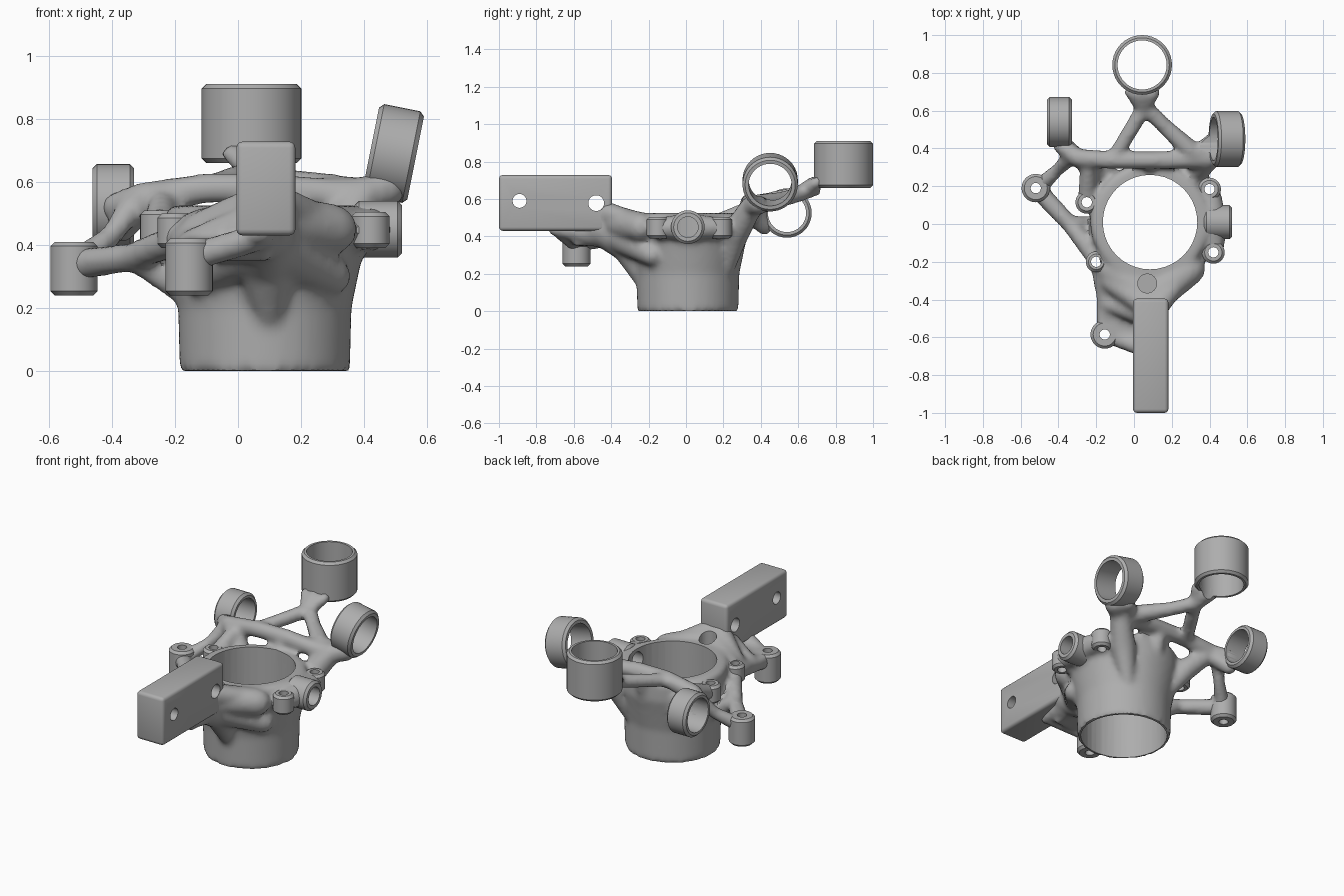
import bpy, bmesh, math
from mathutils import Vector, Matrix

cube = bpy.data.objects.get("Cube")
if cube:
    bpy.data.objects.remove(cube)

GREY = (0.42, 0.42, 0.42, 1)
grey = bpy.data.materials.new("cast_grey")
grey.use_nodes = True
grey.diffuse_color = GREY
grey.node_tree.nodes["Principled BSDF"].inputs["Base Color"].default_value = GREY
X, Z = Vector((1, 0, 0)), Vector((0, 0, 1))
BORE = Vector((0.085, 0.01, 0))


def finish(name, bm):
    mesh = bpy.data.meshes.new(name)
    bmesh.ops.recalc_face_normals(bm, faces=bm.faces[:])
    bm.to_mesh(mesh)
    bm.free()
    mesh.materials.append(grey)
    obj = bpy.data.objects.new(name, mesh)
    bpy.context.collection.objects.link(obj)
    return obj


def place(center, axis):
    return Matrix.Translation(center) @ axis.to_track_quat('Z', 'Y').to_matrix().to_4x4()


def cone(bm, center, axis, ra, rb, length, sides):
    bmesh.ops.create_cone(bm, cap_ends=True, segments=sides, radius1=ra, radius2=rb,
                          depth=length, matrix=place(center, axis))


def ring(name, center, axis, outer, inner, length, bevel=0.014):
    # Section with softened outer corners, joined around the axis
    h, sides = length / 2, 40
    section = [(inner, -h), (outer - bevel, -h), (outer, bevel - h),
               (outer, h - bevel), (outer - bevel, h), (inner, h)]
    bm = bmesh.new()
    loops = [[bm.verts.new((r * math.cos(k * math.tau / sides),
                            r * math.sin(k * math.tau / sides), z)) for r, z in section]
             for k in range(sides)]
    for k, loop in enumerate(loops):
        after = loops[(k + 1) % sides]
        for j in range(len(section)):
            bm.faces.new((loop[j - 1], loop[j], after[j], after[j - 1]))
    bmesh.ops.transform(bm, matrix=place(Vector(center), axis), verts=bm.verts[:])
    return finish(name, bm)


def strut(bm, *nodes):
    # Each node is (x, y, z, radius)
    for node in nodes:
        bmesh.ops.create_icosphere(bm, subdivisions=2, radius=node[3],
                                   matrix=Matrix.Translation(node[:3]))
    for start, end in zip(nodes, nodes[1:]):
        a, b = Vector(start[:3]), Vector(end[:3])
        cone(bm, (a + b) / 2, b - a, start[3], end[3], (b - a).length, 16)


def box(bm, lo, hi):
    lo, hi = Vector(lo), Vector(hi)
    bmesh.ops.create_cube(bm, size=1, matrix=Matrix.Translation((lo + hi) / 2)
                          @ Matrix.Diagonal((*(hi - lo), 1)))


def bake(obj):
    dg = bpy.context.evaluated_depsgraph_get()
    mesh = bpy.data.meshes.new_from_object(obj.evaluated_get(dg))
    mesh.materials.clear()
    mesh.materials.append(grey)
    obj.modifiers.clear()
    obj.data = mesh


def drill(obj, holes):
    # Cut cylinders given as (center, axis, radius, length)
    bm = bmesh.new()
    for center, axis, radius, length in holes:
        cone(bm, Vector(center), axis, radius, radius, length, 40)
    cutter = finish("drill_cutter", bm)
    cutter.hide_render = True
    mod = obj.modifiers.new("drill", 'BOOLEAN')
    mod.operation, mod.solver, mod.object = 'DIFFERENCE', 'EXACT', cutter
    bake(obj)
    bpy.data.objects.remove(cutter)


# Clamp rings: name, center, axis, outer radius, inner radius, length
tilt = Vector((1, 0, -0.2)).normalized()
rings = [("rear_ring", (0.043, 0.842, 0.785), Z, 0.158, 0.13, 0.25),
         ("right_ring", (-0.395, 0.54, 0.525), X, 0.132, 0.102, 0.132),
         ("left_ring", (0.492, 0.45, 0.69), tilt, 0.148, 0.115, 0.145),
         ("side_tube", (0.445, 0.01, 0.45), X, 0.09, 0.055, 0.15)]
# Vertical screw bosses: name, x, y, bottom, top, radius
bosses = [("outer_boss", -0.52, 0.19, 0.24, 0.41, 0.075),
          ("front_boss", -0.155, -0.585, 0.24, 0.42, 0.075),
          ("right_front_boss", -0.2, -0.2, 0.39, 0.5, 0.055),
          ("right_rear_boss", -0.25, 0.115, 0.4, 0.51, 0.06),
          ("left_rear_boss", 0.4, 0.185, 0.39, 0.505, 0.06),
          ("left_front_boss", 0.42, -0.15, 0.39, 0.505, 0.06)]
parts, holes = [], []
for name, c, axis, outer, inner, length in rings:
    parts.append(ring(name, c, axis, outer, inner, length))
    holes.append((c, axis, inner, length * 1.7))
for name, x, y, z0, z1, r in bosses:
    c = (x, y, (z0 + z1) / 2)
    parts.append(ring(name, c, Z, r, 0.027, z1 - z0))
    holes.append((c, Z, 0.027, z1 - z0 + 0.12))

# Sleeve with flared collar
bm = bmesh.new()
sleeve = [(0.27, 0), (0.275, 0.2), (0.3, 0.32), (0.318, 0.4), (0.315, 0.5), (0.3, 0.525)]
for (ra, za), (rb, zb) in zip(sleeve, sleeve[1:]):
    cone(bm, BORE + Z * (za + zb) / 2, Z, ra, rb, zb - za, 48)
# Front buttress and webs under the mounting block
strut(bm, (0.1, -0.22, 0.14, 0.04), (0.09, -0.31, 0.36, 0.1), (0.09, -0.47, 0.45, 0.09))
strut(bm, (0.09, -0.36, 0.45, 0.09), (0.09, -0.46, 0.51, 0.09))
for x, lift in ((-0.13, 0.0), (0.3, 0.02)):
    strut(bm, (0.09, -0.4, 0.48, 0.09), (x, -0.24, 0.43 + lift, 0.08))
    strut(bm, (0.09, -0.38, 0.42, 0.1), (x, -0.18, 0.3, 0.06))
strut(bm, (0.06, -0.43, 0.53, 0.06), (-0.13, -0.3, 0.44, 0.06))
strut(bm, (0.13, -0.43, 0.53, 0.06), (0.28, -0.25, 0.47, 0.05))
strut(bm, (0.09, -0.38, 0.42, 0.08), (0.08, -0.5, 0.42, 0.075), (0.07, -0.7, 0.44, 0.04))
box(bm, (-0.19, -0.6, 0.35), (0.1, -0.36, 0.42))
strut(bm, (-0.15, -0.585, 0.36, 0.045), (0.05, -0.66, 0.42, 0.045))
strut(bm, (-0.155, -0.585, 0.36, 0.045), (-0.15, -0.38, 0.4, 0.05), (-0.18, -0.2, 0.42, 0.055))
strut(bm, (-0.14, -0.42, 0.41, 0.045), (0.02, -0.47, 0.46, 0.06))
# Cross bar and its legs
strut(bm, (-0.39, 0.42, 0.52, 0.045), (-0.3, 0.35, 0.55, 0.05), (-0.1, 0.337, 0.58, 0.048),
      (0.1, 0.337, 0.58, 0.048), (0.3, 0.34, 0.56, 0.05), (0.41, 0.35, 0.56, 0.055),
      (0.47, 0.39, 0.58, 0.065))
strut(bm, (-0.06, 0.21, 0.25, 0.04), (-0.17, 0.27, 0.43, 0.065), (-0.29, 0.35, 0.55, 0.05))
strut(bm, (0.22, 0.21, 0.2, 0.04), (0.3, 0.26, 0.41, 0.075), (0.4, 0.35, 0.56, 0.06))
strut(bm, (0.09, 0.26, 0.34, 0.05), (0.08, 0.33, 0.57, 0.042))
strut(bm, (-0.25, 0.115, 0.45, 0.05), (-0.24, 0.34, 0.55, 0.042))
strut(bm, (-0.37, 0.42, 0.45, 0.045), (-0.3, 0.35, 0.53, 0.05))
# Fork carrying the rear ring
strut(bm, (-0.1, 0.36, 0.58, 0.04), (0.05, 0.61, 0.63, 0.042), (0.045, 0.69, 0.67, 0.055))
strut(bm, (0.31, 0.38, 0.57, 0.055), (0.16, 0.52, 0.6, 0.042), (0.06, 0.62, 0.63, 0.042))
strut(bm, (0.34, 0.37, 0.57, 0.05), (0.42, 0.45, 0.57, 0.04))
for x in (-0.02, 0.11):
    strut(bm, (0.05, 0.61, 0.63, 0.04), (x, 0.7, 0.69, 0.032))
# Arms to the outer boss and stubs to the collar bosses
strut(bm, (-0.5, 0.2, 0.35, 0.045), (-0.4, 0.29, 0.43, 0.035), (-0.33, 0.36, 0.53, 0.045))
strut(bm, (-0.5, 0.17, 0.34, 0.05), (-0.34, 0.0, 0.36, 0.045), (-0.21, -0.17, 0.41, 0.05))
strut(bm, (-0.31, 0.0, 0.35, 0.045), (-0.16, 0.0, 0.24, 0.04))
for x, y in ((-0.25, 0.115), (-0.2, -0.2), (0.4, 0.185), (0.42, -0.15)):
    strut(bm, (x, y, 0.445, 0.05), (BORE.x + (x - BORE.x) * 0.7, y * 0.7, 0.42, 0.06))
strut(bm, (0.42, -0.15, 0.446, 0.055), (0.42, 0.01, 0.45, 0.075), (0.4, 0.185, 0.446, 0.055))
body = finish("bracket_body", bm)
remesh = body.modifiers.new("fuse", 'REMESH')
remesh.mode, remesh.voxel_size = 'VOXEL', 0.016
soften = body.modifiers.new("soften", 'SMOOTH')
soften.factor, soften.iterations = 0.5, 6
bake(body)

# Mounting block with two cross holes
bm = bmesh.new()
box(bm, (-0.005, -1, 0.43), (0.182, -0.395, 0.728))
bmesh.ops.bevel(bm, geom=bm.edges[:], offset=0.02, segments=3, affect='EDGES', profile=0.5)
block = finish("mounting_block", bm)
block_holes = [((0.09, -0.89, 0.59), X, 0.037, 0.4), ((0.09, -0.48, 0.578), X, 0.042, 0.4)]
drill(block, block_holes)
# Open the bore, then the rings, bosses and the pocket behind the block
drill(body, [((BORE.x, BORE.y, 0.45), Z, 0.25, 1.4)])
drill(body, holes + block_holes + [((0.07, -0.315, 0.55), Z, 0.05, 0.24)])

# Smooth shading with crisp edges
bpy.ops.object.select_all(action='DESELECT')
for obj in parts + [body, block]:
    obj.select_set(True)
bpy.context.view_layer.objects.active = body
bpy.ops.object.shade_smooth_by_angle(angle=math.radians(35))
